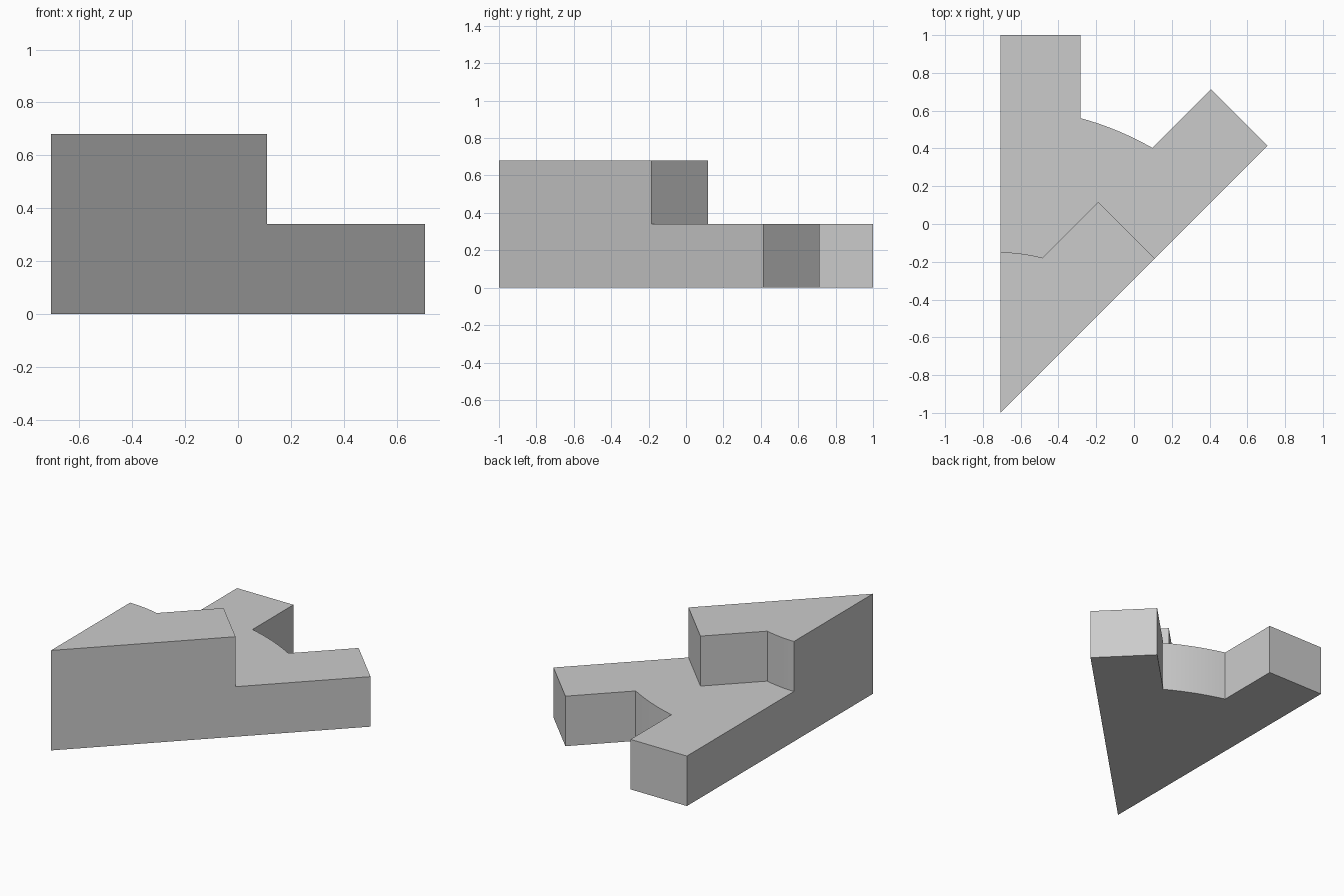
import bpy
import bmesh
from math import cos, sin, asin, pi, sqrt, radians
from mathutils import Vector

cube = bpy.data.objects.get("Cube")
if cube:
    bpy.data.objects.remove(cube, do_unlink=True)

APEX = Vector((-0.707, -1.0))
DIAG = Vector((1, 1)) / sqrt(2)      # direction of the slanted arm
SIDE = Vector((-1, 1)) / sqrt(2)     # inward normal of the slanted side
WIDTH = 0.424                        # width of both arms
STEP = 0.34                          # height of each tier
SEGMENTS = 8


def on_diag(along, across=0.0):
    return APEX + DIAG * along + SIDE * across


def arc(radius, start, end):
    angles = [start + (end - start) * i / SEGMENTS for i in range(SEGMENTS + 1)]
    return [APEX + Vector((cos(a), sin(a))) * radius for a in angles]


# Outline points, measured from the pointed corner
OUTER, INNER, RAISED = 1.617, 0.85, 1.155
outer_arc = arc(OUTER, pi / 4 + asin(WIDTH / OUTER), pi / 2 - asin(WIDTH / OUTER))
inner_arc = arc(INNER, pi / 4 + asin(WIDTH / INNER), pi / 2)
ridge = [on_diag(RAISED), on_diag(RAISED, WIDTH)] + inner_arc
rim = ([on_diag(2), on_diag(2, WIDTH)] + outer_arc
       + [APEX + Vector((WIDTH, 2)), APEX + Vector((0, 2))])

# Footprint: the raised corner and the forked area share the ridge line
bm = bmesh.new()
vert = lambda p: bm.verts.new((p.x, p.y, 0))
ridge_verts = [vert(p) for p in ridge]
rim_verts = [vert(p) for p in rim]
corner = bm.faces.new([vert(APEX)] + ridge_verts)
fork = bm.faces.new(rim_verts + ridge_verts[::-1])


def raise_faces(faces, keep):
    geom = bmesh.ops.extrude_face_region(bm, geom=faces, use_keep_orig=keep)["geom"]
    verts = [g for g in geom if isinstance(g, bmesh.types.BMVert)]
    bmesh.ops.translate(bm, verts=verts, vec=(0, 0, STEP))
    return [g for g in geom if isinstance(g, bmesh.types.BMFace)]


# Lower tier, then the raised corner
tops = raise_faces([corner, fork], True)
tops = [f for f in tops if all(v.co.z > STEP / 2 for v in f.verts)]
raise_faces([min(tops, key=lambda f: min(v.co.y for v in f.verts))], False)

# Clean flat faces
bmesh.ops.recalc_face_normals(bm, faces=bm.faces[:])
bmesh.ops.dissolve_limit(bm, angle_limit=radians(0.3), verts=bm.verts[:], edges=bm.edges[:])

mesh = bpy.data.meshes.new("stepped_wedge")
bm.to_mesh(mesh)
bm.free()
wedge = bpy.data.objects.new("stepped_wedge", mesh)
bpy.context.collection.objects.link(wedge)

# Plain grey
grey = bpy.data.materials.new("light_grey")
grey.use_nodes = True
grey.diffuse_color = (0.6, 0.6, 0.6, 1)
grey.node_tree.nodes["Principled BSDF"].inputs["Base Color"].default_value = (0.6, 0.6, 0.6, 1)
mesh.materials.append(grey)

bpy.context.view_layer.objects.active = wedge
wedge.select_set(True)
bpy.ops.object.shade_smooth_by_angle(angle=radians(20))
